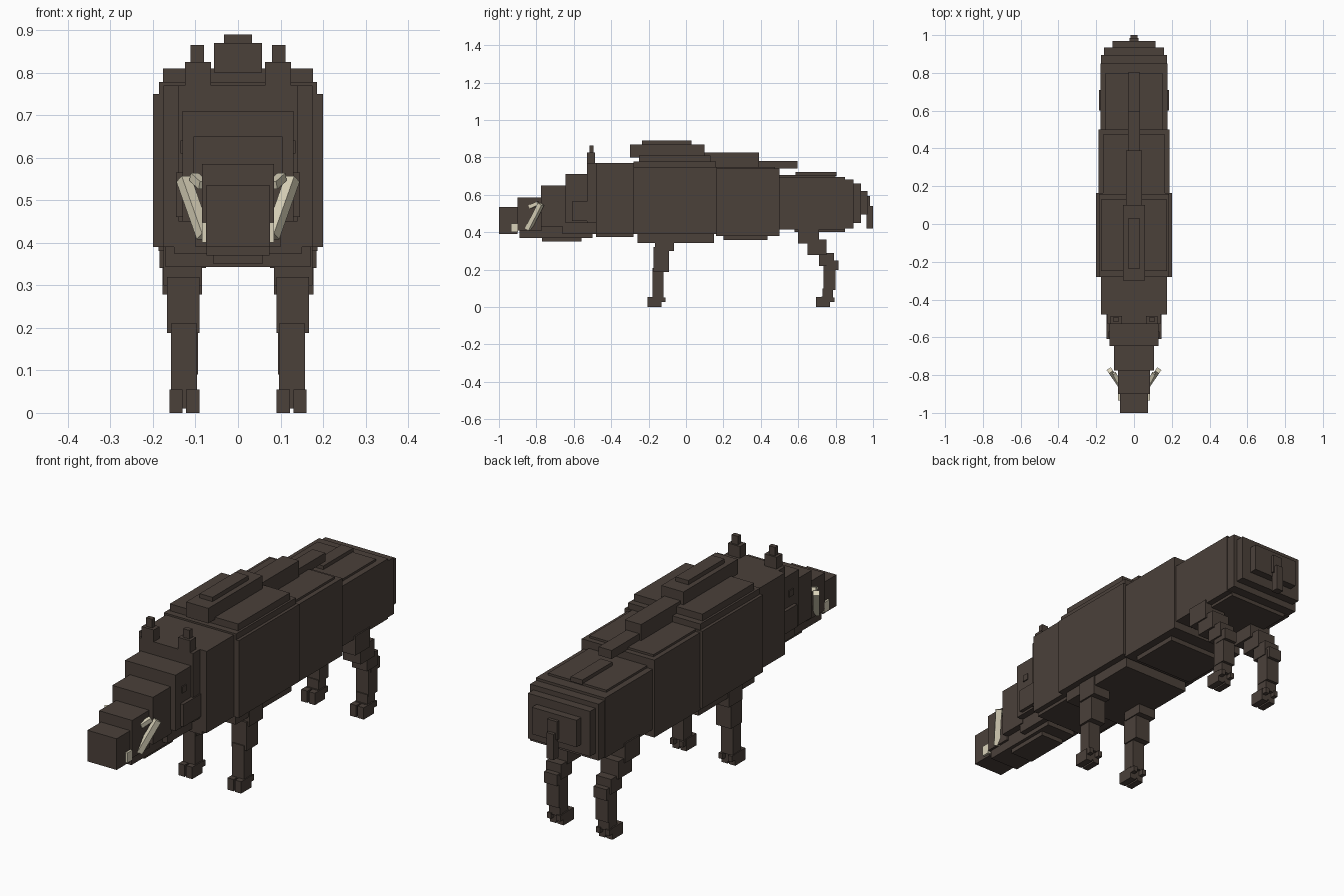
import bpy
from mathutils import Vector


def material(name, colour):
    m = bpy.data.materials.new(name)
    m.diffuse_color = (*colour, 1)
    return m


BROWN = material("dark brown hide", (0.070, 0.052, 0.042))
IVORY = material("ivory", (0.70, 0.65, 0.49))


def block(name, x, y, z, mat=BROWN):
    """Box from (low, high) ranges on each axis."""
    bpy.ops.mesh.primitive_cube_add(size=1, location=[sum(r) / 2 for r in (x, y, z)])
    ob = bpy.context.object
    ob.name = name
    ob.scale = [r[1] - r[0] for r in (x, y, z)]
    ob.data.materials.append(mat)
    return ob


def centred(name, w, y0, y1, z0, z1):
    return block(name, (-w, w), (y0, y1), (z0, z1))


def pair(name, x0, x1, y0, y1, z0, z1, mat=BROWN):
    block(name + "_right", (x0, x1), (y0, y1), (z0, z1), mat)
    block(name + "_left", (-x1, -x0), (y0, y1), (z0, z1), mat)


def tusk(name, a, b, t):
    """Slanted bar between two points, on both sides."""
    for s, side in ((1, "right"), (-1, "left")):
        p, q = Vector((a[0] * s, *a[1:])), Vector((b[0] * s, *b[1:]))
        ob = block(f"{name}_{side}", (-t / 2, t / 2), (-t / 2, t / 2),
                   (0, (q - p).length), IVORY)
        ob.location = (p + q) / 2
        ob.rotation_euler = (q - p).to_track_quat('Z', 'Y').to_euler()


# Head, stepping back from the snout
centred("snout_tip", 0.075, -1.0, -0.90, 0.39, 0.535)
centred("snout", 0.085, -0.90, -0.77, 0.41, 0.585)
centred("face", 0.105, -0.775, -0.64, 0.43, 0.65)
centred("forehead", 0.13, -0.645, -0.48, 0.45, 0.71)
centred("crown", 0.14, -0.53, -0.47, 0.45, 0.77)
pair("cheek", 0.11, 0.146, -0.61, -0.48, 0.46, 0.565)
pair("eye", 0.13, 0.135, -0.60, -0.57, 0.61, 0.64)
centred("lower_jaw", 0.074, -0.89, -0.50, 0.37, 0.44)
centred("jaw_back", 0.10, -0.66, -0.48, 0.39, 0.455)
centred("chin", 0.058, -0.77, -0.56, 0.35, 0.375)

# Ears
pair("ear", 0.063, 0.125, -0.53, -0.487, 0.70, 0.825)
pair("ear_tip", 0.080, 0.112, -0.517, -0.495, 0.82, 0.865)

# Tusks and teeth
tusk("large_tusk", (0.080, -0.845, 0.415), (0.128, -0.775, 0.55), 0.026)
tusk("small_tusk", (0.082, -0.835, 0.535), (0.104, -0.79, 0.555), 0.020)
pair("tooth", 0.070, 0.085, -0.935, -0.898, 0.40, 0.447, IVORY)

# Body, front to back
centred("neck", 0.175, -0.48, -0.27, 0.39, 0.77)
centred("throat", 0.15, -0.48, -0.28, 0.375, 0.40)
centred("chest", 0.20, -0.28, 0.165, 0.39, 0.75)
centred("shoulder_lower_plate", 0.186, -0.28, 0.16, 0.74, 0.778)
centred("shoulder_upper_plate", 0.176, -0.25, 0.13, 0.77, 0.81)
centred("chest_underside", 0.17, -0.26, 0.15, 0.343, 0.40)
centred("middle", 0.187, 0.16, 0.50, 0.38, 0.74)
centred("middle_top", 0.165, 0.155, 0.475, 0.73, 0.75)
centred("belly", 0.15, 0.20, 0.435, 0.358, 0.385)
centred("rump", 0.178, 0.495, 0.85, 0.415, 0.695)
centred("rump_top", 0.15, 0.50, 0.80, 0.69, 0.705)
centred("rump_underside", 0.15, 0.58, 0.85, 0.402, 0.42)
centred("rump_back", 0.176, 0.85, 0.895, 0.42, 0.683)
centred("rear_step", 0.16, 0.89, 0.935, 0.45, 0.66)
centred("rear_panel", 0.115, 0.93, 0.97, 0.495, 0.62)

# Spine ridge and tail
centred("ridge_front", 0.057, -0.30, 0.10, 0.80, 0.87)
centred("ridge_crest", 0.033, -0.235, 0.03, 0.865, 0.89)
centred("ridge_middle", 0.042, 0.09, 0.39, 0.745, 0.825)
centred("ridge_rear", 0.033, 0.38, 0.595, 0.74, 0.78)
centred("ridge_end", 0.030, 0.585, 0.805, 0.70, 0.722)
centred("tail_base", 0.025, 0.96, 0.985, 0.51, 0.595)
centred("tail", 0.018, 0.965, 1.0, 0.42, 0.54)

# Front legs
pair("front_shoulder", 0.085, 0.175, -0.165, -0.065, 0.30, 0.39)
pair("front_upper_leg", 0.090, 0.167, -0.175, -0.092, 0.188, 0.32)
pair("front_lower_leg", 0.096, 0.157, -0.18, -0.12, 0.05, 0.21)

# Hind legs
pair("hip", 0.075, 0.184, 0.60, 0.71, 0.34, 0.43)
pair("thigh", 0.085, 0.177, 0.65, 0.75, 0.278, 0.36)
pair("hind_knee", 0.090, 0.167, 0.71, 0.79, 0.22, 0.29)
pair("hock", 0.095, 0.160, 0.75, 0.815, 0.198, 0.25)
pair("shank", 0.094, 0.158, 0.735, 0.80, 0.09, 0.24)
pair("hind_lower_leg", 0.097, 0.155, 0.73, 0.787, 0.045, 0.10)

# Cloven hooves with dewclaws
for name, y in (("front", -0.207), ("hind", 0.695)):
    pair(name + "_hoof_base", 0.098, 0.154, y + 0.03, y + 0.075, 0.01, 0.057)
    pair(name + "_inner_toe", 0.091, 0.122, y, y + 0.075, 0, 0.055)
    pair(name + "_outer_toe", 0.130, 0.161, y, y + 0.075, 0, 0.055)
    pair(name + "_inner_dewclaw", 0.092, 0.112, y + 0.07, y + 0.098, 0.026, 0.052)
    pair(name + "_outer_dewclaw", 0.140, 0.160, y + 0.07, y + 0.098, 0.026, 0.052)
